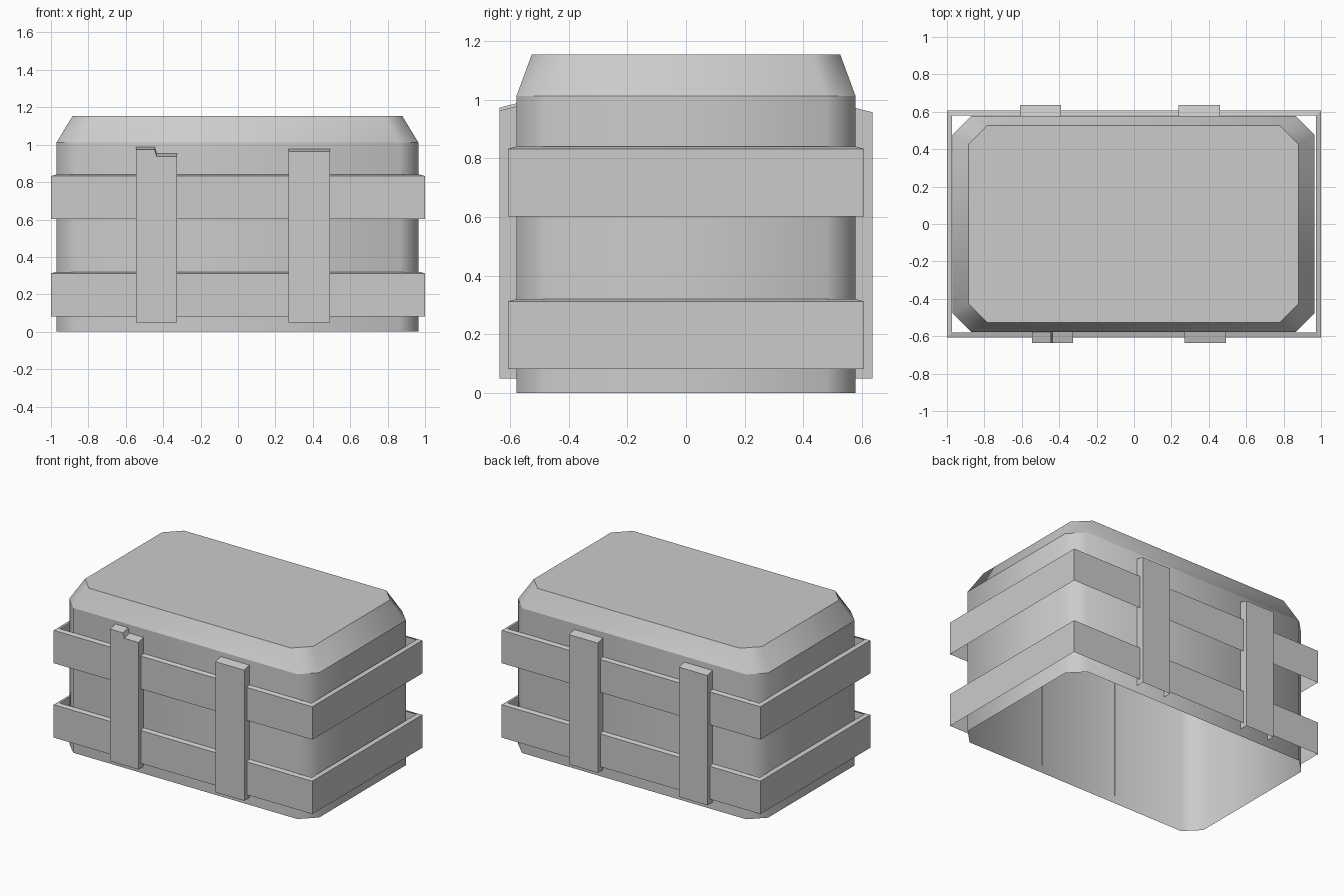
import bpy
import bmesh

cube = bpy.data.objects.get("Cube")
if cube:
    bpy.data.objects.remove(cube, do_unlink=True)

# Single grey material
GREY = 0.6
grey = bpy.data.materials.new("plain grey")
grey.diffuse_color = (GREY, GREY, GREY, 1)
grey.use_nodes = True
grey.node_tree.nodes["Principled BSDF"].inputs["Base Color"].default_value = (GREY, GREY, GREY, 1)


def finish(name, bm):
    mesh = bpy.data.meshes.new(name)
    bm.to_mesh(mesh)
    bm.free()
    mesh.materials.append(grey)
    obj = bpy.data.objects.new(name, mesh)
    bpy.context.collection.objects.link(obj)
    return obj


def ring(bm, hx, hy, z, cut=0.0, cx=0.0):
    """Rectangle of vertices, with its corners cut off when cut > 0."""
    points = []
    for sx, sy in ((1, 1), (-1, 1), (-1, -1), (1, -1)):
        a = (sx * hx, sy * (hy - cut))
        b = (sx * (hx - cut), sy * hy)
        if not cut:
            points.append(a)
        else:
            points += [a, b] if sx * sy > 0 else [b, a]
    return [bm.verts.new((x + cx, y, z)) for x, y in points]


def bridge(bm, low, high):
    n = len(low)
    return [bm.faces.new((low[i], low[(i + 1) % n], high[(i + 1) % n], high[i]))
            for i in range(n)]


# Chest body: open below, smooth cut corners, sloped lid edge and flat top
bm = bmesh.new()
base = ring(bm, 0.967, 0.578, 0, 0.1, -0.003)
rim = ring(bm, 0.967, 0.578, 1.012, 0.1, -0.003)
top = ring(bm, 0.882, 0.526, 1.153, 0.1, -0.003)
for f in bridge(bm, base, rim) + bridge(bm, rim, top):
    f.smooth = True
bm.faces.new(top)
for loop in (rim, top):
    for i, v in enumerate(loop):
        bm.edges.get((v, loop[i - 1])).smooth = False
finish("chest_body", bm)

# Horizontal bands: outer wall with a lip sloping up toward the body
for name, z in (("lower_band", 0.082), ("upper_band", 0.602)):
    bm = bmesh.new()
    bottom = ring(bm, 1.0, 0.607, z)
    edge = ring(bm, 1.0, 0.607, z + 0.23)
    lip = ring(bm, 0.973, 0.579, z + 0.238)
    bridge(bm, bottom, edge)
    bridge(bm, edge, lip)
    finish(name, bm)


def slat(name, outline, side):
    """Upright slat: front face, sides and a top that slopes up to the body."""
    bm = bmesh.new()
    front = [bm.verts.new((x, side * 0.635, z)) for x, z in outline]
    back = [bm.verts.new((x, side * 0.575, z + (0.015 if z > 0.5 else 0)))
            for x, z in outline]
    bm.faces.new(front)
    for i in range(len(front) - 1):
        bm.faces.new((front[i], back[i], back[i + 1], front[i + 1]))
    bmesh.ops.recalc_face_normals(bm, faces=bm.faces[:])
    if bm.faces[:][0].normal.y * side < 0:
        bmesh.ops.reverse_faces(bm, faces=bm.faces[:])
    finish(name, bm)


def plain(x0, x1, z):
    return [(x0, 0.05), (x0, z), (x1, z), (x1, 0.05)]


FOOT = 0.05
slat("front_right_slat", [(-0.545, FOOT), (-0.545, 0.973), (-0.445, 0.973),
                          (-0.435, 0.938), (-0.325, 0.938), (-0.325, FOOT)], -1)
slat("front_left_slat", plain(0.27, 0.493, 0.963), -1)
slat("back_right_slat", plain(-0.61, -0.39, 0.957), 1)
slat("back_left_slat", plain(0.237, 0.46, 0.957), 1)
